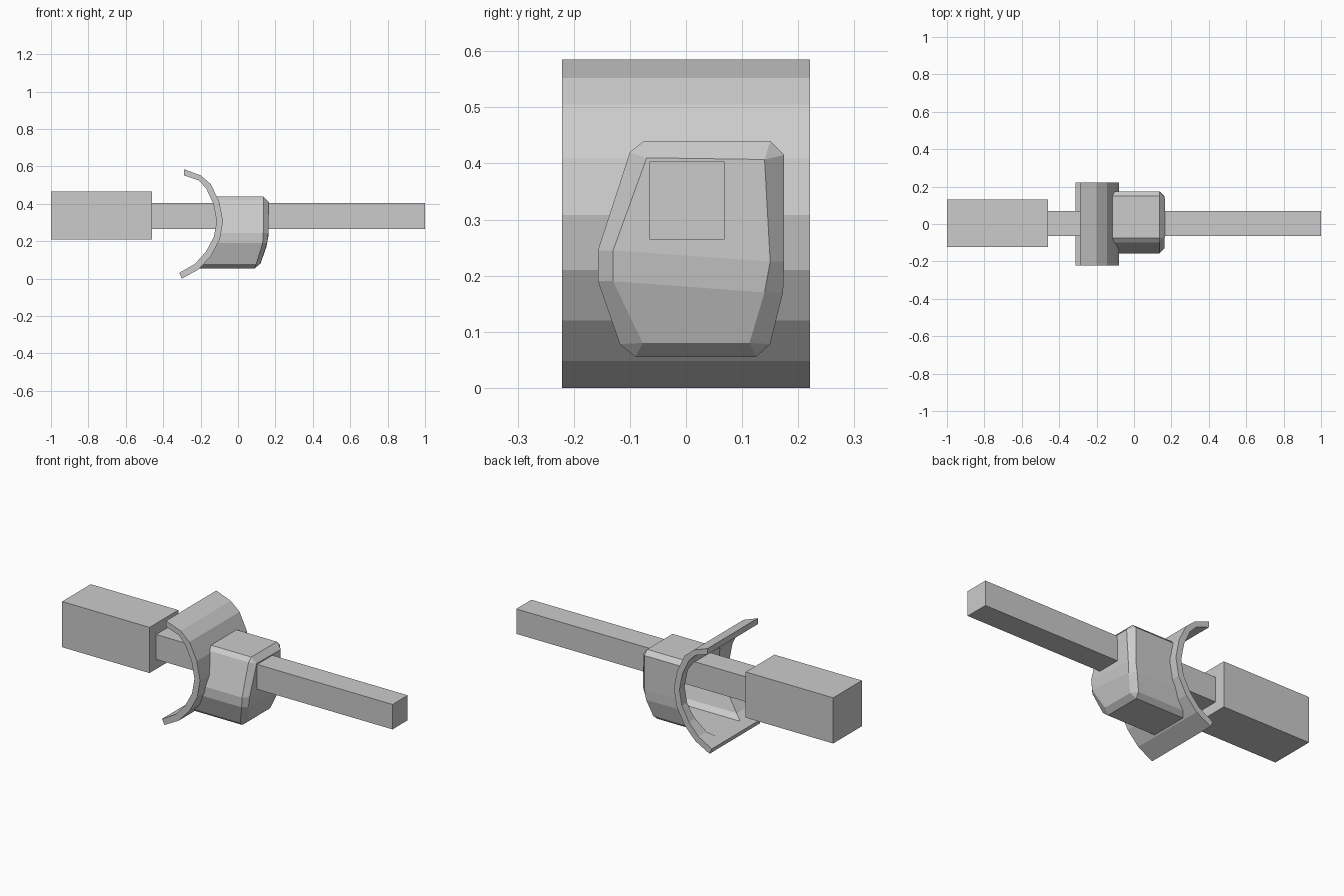
import bpy, bmesh

if "Cube" in bpy.data.objects:
    bpy.data.objects.remove(bpy.data.objects["Cube"])


def make_object(name, verts, faces):
    me = bpy.data.meshes.new(name)
    me.from_pydata(verts, [], faces)
    bm = bmesh.new()
    bm.from_mesh(me)
    bmesh.ops.remove_doubles(bm, verts=bm.verts, dist=1e-4)
    bmesh.ops.dissolve_degenerate(bm, edges=bm.edges, dist=1e-5)
    bmesh.ops.recalc_face_normals(bm, faces=bm.faces)
    bm.to_mesh(me)
    bm.free()
    ob = bpy.data.objects.new(name, me)
    bpy.context.collection.objects.link(ob)
    return ob


def box(name, x, y, z):
    verts = [(a, b, c) for a in x for b in y for c in z]
    faces = [(0, 1, 3, 2), (4, 6, 7, 5), (0, 4, 5, 1),
             (2, 3, 7, 6), (0, 2, 6, 4), (1, 5, 7, 3)]
    return make_object(name, verts, faces)


def lerp_table(table, z):
    # x at height z on a polyline listed from top to bottom
    for (x0, z0), (x1, z1) in zip(table, table[1:]):
        if z1 <= z <= z0:
            return x0 + (x1 - x0) * (z0 - z) / (z0 - z1)
    return table[-1][0] if z < table[-1][1] else table[0][0]


# Grip block and long bar
box("rear_block", (-1, -0.46), (-0.123, 0.13), (0.21, 0.465))
box("long_bar", (-0.46, 1), (-0.065, 0.069), (0.264, 0.403))

# Curved plate: faceted arc profile extruded along y
outer = [(-0.289, 0.585), (-0.2, 0.552), (-0.145, 0.505), (-0.1, 0.41), (-0.08, 0.308),
         (-0.097, 0.21), (-0.145, 0.12), (-0.212, 0.048), (-0.3, 0.0)]
inner = [(-0.289, 0.552), (-0.212, 0.526), (-0.171, 0.484), (-0.132, 0.4), (-0.114, 0.308),
         (-0.129, 0.223), (-0.172, 0.143), (-0.231, 0.078), (-0.314, 0.031)]
n = len(outer)
verts = [(x, y, z) for y in (-0.221, 0.221) for prof in (outer, inner) for x, z in prof]
faces = []
for i in range(n - 1):
    o0, i0, o1, i1 = i, n + i, 2 * n + i, 3 * n + i
    faces += [(o0, o0 + 1, o1 + 1, o1), (i0, i1, i1 + 1, i0 + 1),
              (o0, i0, i0 + 1, o0 + 1), (o1, o1 + 1, i1 + 1, i1)]
for k in (0, n - 1):
    faces.append((k, 2 * n + k, 3 * n + k, n + k))
plate = make_object("curved_plate", verts, faces)

# Housing: outline (y, z), each point paired with a corner of the front face
front = [(-0.07, 0.41), (0.14, 0.407), (0.15, 0.225), (0.14, 0.17),
         (0.113, 0.08), (-0.077, 0.08), (-0.13, 0.19), (-0.13, 0.245)]
outline = [(-0.1, 0.42, 0), (-0.075, 0.44, 0), (0.15, 0.44, 1), (0.175, 0.415, 1),
           (0.175, 0.225, 2), (0.173, 0.17, 3), (0.15, 0.078, 4), (0.125, 0.055, 4),
           (-0.09, 0.055, 5), (-0.118, 0.078, 5), (-0.157, 0.19, 6), (-0.157, 0.245, 7)]
rim_x = [(0.135, 0.45), (0.135, 0.2), (0.09, 0.055)]
face_x = [(0.165, 0.45), (0.162, 0.225), (0.152, 0.17), (0.12, 0.08)]

verts, faces = [], []


def add_face(points):
    faces.append(tuple(range(len(verts), len(verts) + len(points))))
    verts.extend(points)


def rim(p):
    return (lerp_table(rim_x, p[1]), p[0], p[1])


def cap(i):
    y, z = front[i]
    return (lerp_table(face_x, z), y, z)


for p, q in zip(outline, outline[1:] + outline[:1]):
    # Side wall, its back edge following the facets of the plate
    ts = [0, 1]
    if abs(p[1] - q[1]) > 1e-6:
        ts += [t for t in ((z - p[1]) / (q[1] - p[1]) for _, z in outer) if 0.001 < t < 0.999]
    back = []
    for t in sorted(ts):
        y, z = p[0] + t * (q[0] - p[0]), p[1] + t * (q[1] - p[1])
        back.append((lerp_table(outer, z), y, z))
    add_face([rim(q), rim(p)] + back)
    # Bevel strip to the front face
    strip = [rim(p), rim(q), cap(q[2])]
    if p[2] != q[2]:
        strip.append(cap(p[2]))
    add_face(strip)
# Front face in three bands
for ids in ((0, 1, 2, 7), (7, 2, 3, 6), (6, 3, 4, 5)):
    add_face([cap(i) for i in ids])
make_object("open_housing", verts, faces)

# Opening in the plate behind the housing
m = len(outline)
verts = [(x, p[0], p[1]) for x in (-0.5, 0.3) for p in outline]
faces = [tuple(range(m)), tuple(range(m, 2 * m))]
faces += [(i, (i + 1) % m, m + (i + 1) % m, m + i) for i in range(m)]
cutter = make_object("opening_cutter", verts, faces)
mod = plate.modifiers.new("opening", "BOOLEAN")
mod.operation = "DIFFERENCE"
mod.solver = "EXACT"
mod.object = cutter
bpy.context.view_layer.objects.active = plate
bpy.ops.object.modifier_apply(modifier=mod.name)
bpy.data.objects.remove(cutter)
